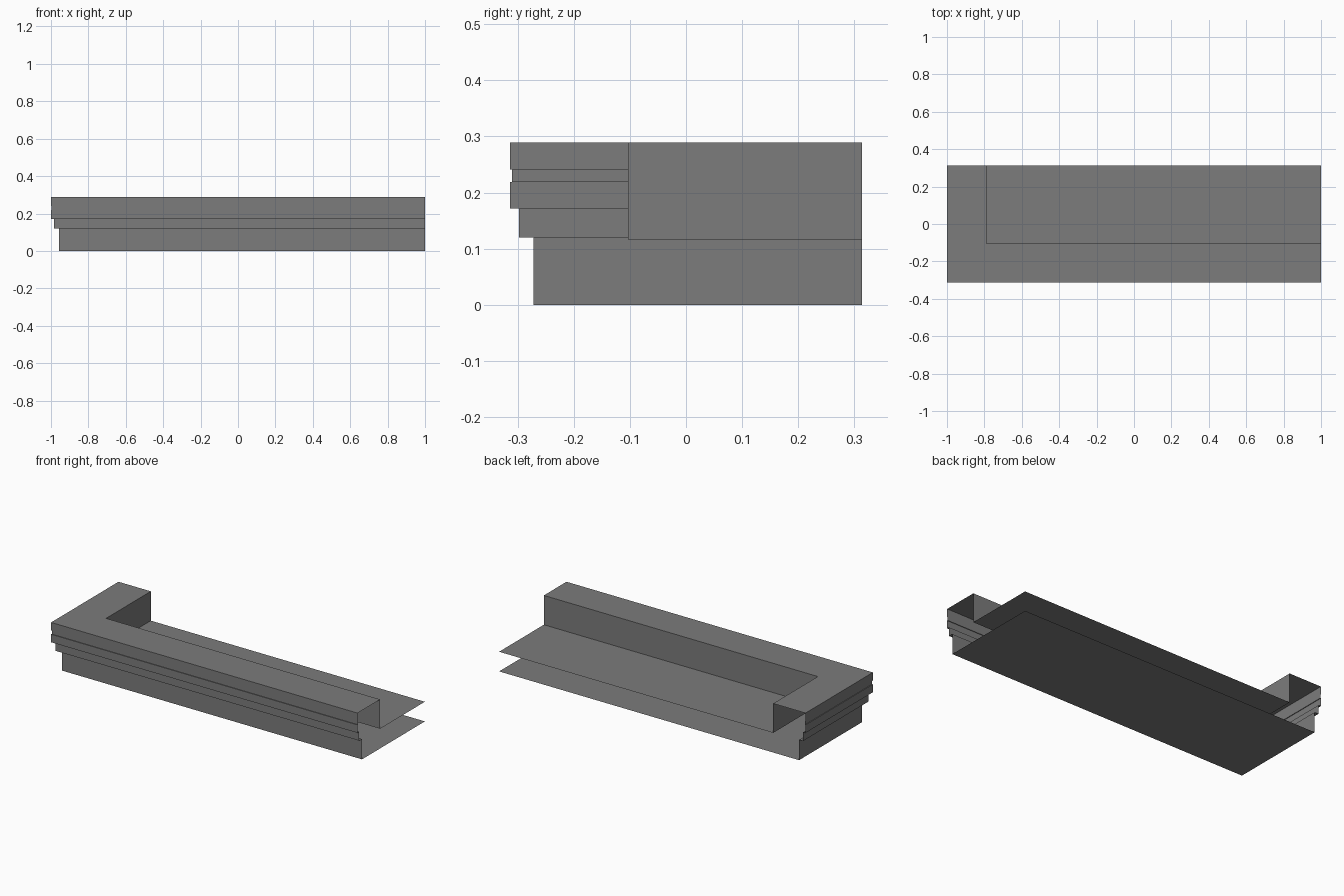
import bpy
import bmesh

cube = bpy.data.objects.get("Cube")
if cube:
    bpy.data.objects.remove(cube, do_unlink=True)

LEFT, RIGHT, FRONT, BACK = -1.0, 1.0, -0.314, 0.314

stone = bpy.data.materials.new("grey stone")
stone.use_nodes = True
colour = (0.2, 0.2, 0.2, 1)
stone.diffuse_color = colour
stone.node_tree.nodes["Principled BSDF"].inputs["Base Color"].default_value = colour


def finish(name, bm):
    mesh = bpy.data.meshes.new(name)
    bm.to_mesh(mesh)
    bm.free()
    mesh.materials.append(stone)
    obj = bpy.data.objects.new(name, mesh)
    bpy.context.collection.objects.link(obj)
    return obj


def plate(name, inset, z, up):
    """Flat sheet reaching the two open sides, inset from the moulded ones."""
    bm = bmesh.new()
    x, y = LEFT + inset, FRONT + inset
    corners = [(x, y, z), (RIGHT, y, z), (RIGHT, BACK, z), (x, BACK, z)]
    if not up:
        corners.reverse()
    bm.faces.new([bm.verts.new(c) for c in corners])
    return finish(name, bm)


def mitred_sweep(name, profile):
    """Sweep (inset, height) points along the front, round the corner to the back."""
    bm = bmesh.new()
    rows = []
    for d, z in profile:
        x, y = LEFT + d, FRONT + d
        rows.append([bm.verts.new(c) for c in ((RIGHT, y, z), (x, y, z), (x, BACK, z))])
    for low, high in zip(rows, rows[1:]):
        for i in range(2):
            bm.faces.new((low[i], high[i], high[i + 1], low[i + 1]))
    return finish(name, bm)


# Stepped outer moulding, flat top and inner wall; both ends stay open
BASE, RIM, FLOOR, TOP = 0.042, 0.211, 0.116, 0.289
mitred_sweep("moulded_ledge", [
    (BASE, 0), (BASE, 0.12), (0.016, 0.12), (0.016, 0.172),
    (0, 0.172), (0, 0.219), (0.004, 0.219), (0.004, 0.241),
    (0, 0.241), (0, TOP), (RIM, TOP), (RIM, FLOOR),
])

# Recessed floor and underside
plate("recessed_floor", RIM, FLOOR, True)
plate("underside", BASE, 0, False)
